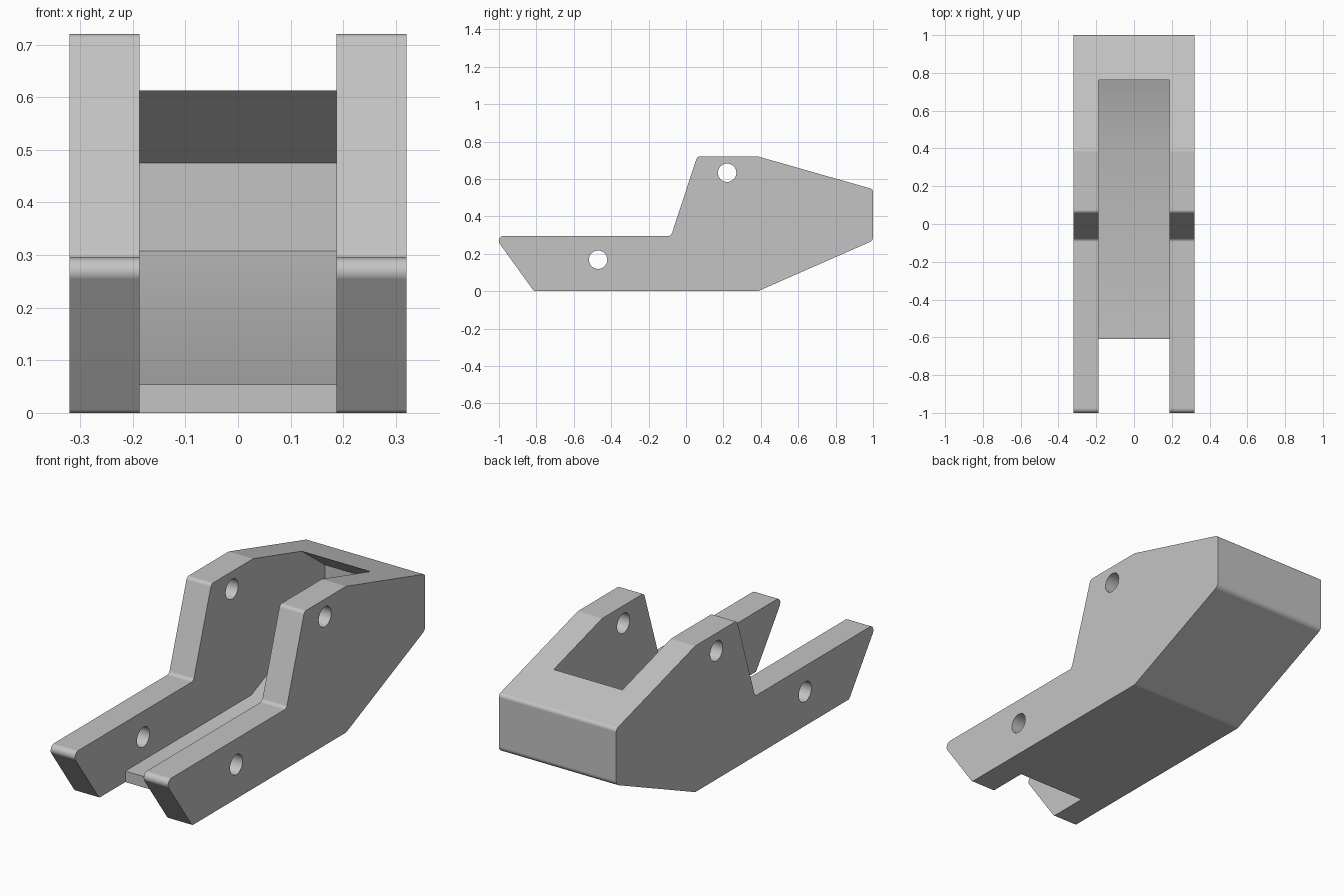
import bpy, bmesh, math
from mathutils import Vector

if "Cube" in bpy.data.objects:
    bpy.data.objects.remove(bpy.data.objects["Cube"])

HALF_WIDTH = 0.32
INNER = 0.187


def fillet(corners, steps=6):
    """Round every (y, z, radius) corner of a closed profile."""
    pts = []
    for i, (y, z, r) in enumerate(corners):
        p = Vector((y, z))
        if r == 0:
            pts.append(p)
            continue
        u = (Vector(corners[i - 1][:2]) - p).normalized()
        v = (Vector(corners[(i + 1) % len(corners)][:2]) - p).normalized()
        half = u.angle(v) / 2
        t = r / math.tan(half)
        c = p + (u + v).normalized() * (r / math.sin(half))
        s, e = (p + u * t - c).normalized(), (p + v * t - c).normalized()
        pts += [c + s.slerp(e, k / steps) * r for k in range(steps + 1)]
    return pts


def extrude_profile(name, pts, half):
    """Extrude a (y, z) profile from x = -half to x = half."""
    bm = bmesh.new()
    left = [bm.verts.new((-half, p[0], p[1])) for p in pts]
    right = [bm.verts.new((half, p[0], p[1])) for p in pts]
    bm.faces.new(left)
    bm.faces.new(right[::-1])
    n = len(pts)
    for i in range(n):
        j = (i + 1) % n
        bm.faces.new((left[i], right[i], right[j], left[j]))
    bmesh.ops.recalc_face_normals(bm, faces=bm.faces)
    mesh = bpy.data.meshes.new(name)
    bm.to_mesh(mesh)
    bm.free()
    obj = bpy.data.objects.new(name, mesh)
    bpy.context.collection.objects.link(obj)
    return obj


def circle(cy, cz, r, n=48):
    return [(cy + r * math.cos(2 * math.pi * k / n),
             cz + r * math.sin(2 * math.pi * k / n)) for k in range(n)]


# Outer body: rounded side silhouette
body = extrude_profile("bracket_body", fillet([
    (-0.813, 0, 0.015), (0.385, 0, 0.03), (1, 0.27, 0.03), (1, 0.545, 0.02),
    (0.385, 0.72, 0.03), (0.06, 0.72, 0.02), (-0.08, 0.295, 0.02),
    (-1.026, 0.295, 0.026)]), HALF_WIDTH)

# Cutters: open channel with undercut rear pocket, and two pin holes
cutters = [
    extrude_profile("channel_cutter", [
        (-0.61, -0.1), (-0.61, 0.054), (0.372, 0.054), (0.946, 0.308),
        (0.946, 0.475), (0.77, 0.607), (0.57, 0.757), (0.57, 0.9),
        (-1.1, 0.9), (-1.1, -0.1)], INNER),
    extrude_profile("upper_hole_cutter", circle(0.22, 0.633, 0.049), 0.5),
    extrude_profile("lower_hole_cutter", circle(-0.47, 0.168, 0.049), 0.5),
]

bpy.context.view_layer.objects.active = body
body.select_set(True)
for cutter in cutters:
    cutter.hide_render = True
    mod = body.modifiers.new("cut", 'BOOLEAN')
    mod.operation = 'DIFFERENCE'
    mod.solver = 'EXACT'
    mod.object = cutter
    bpy.ops.object.modifier_apply(modifier=mod.name)
for cutter in cutters:
    bpy.data.objects.remove(cutter)

# Plain grey finish, smooth fillets with flat large faces
grey = bpy.data.materials.new("plain_grey")
grey.diffuse_color = (0.55, 0.55, 0.55, 1)
grey.use_nodes = True
grey.node_tree.nodes["Principled BSDF"].inputs["Base Color"].default_value = grey.diffuse_color
body.data.materials.clear()
body.data.materials.append(grey)
bpy.ops.object.shade_smooth_by_angle(angle=math.radians(25))
weighted = body.modifiers.new("flat_faces", 'WEIGHTED_NORMAL')
weighted.keep_sharp = True
